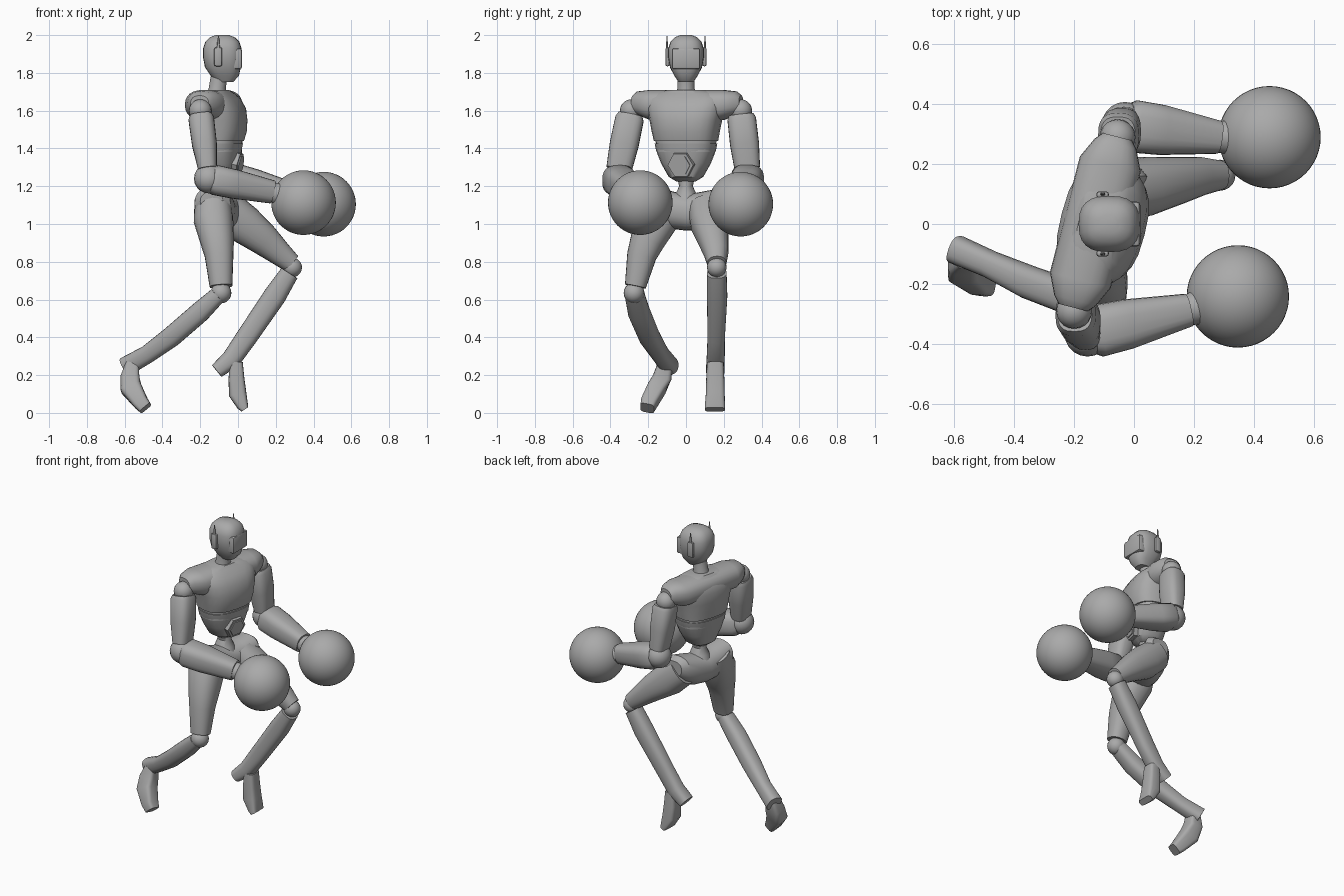
import bpy, bmesh, math
from mathutils import Vector, Matrix

cube = bpy.data.objects.get("Cube")
if cube:
    bpy.data.objects.remove(cube, do_unlink=True)

grey = bpy.data.materials.new("plain grey")
grey.use_nodes = True
grey.diffuse_color = (0.4, 0.4, 0.4, 1)
grey.node_tree.nodes["Principled BSDF"].inputs["Base Color"].default_value = grey.diffuse_color

X, Y, Z = Vector((1, 0, 0)), Vector((0, 1, 0)), Vector((0, 0, 1))
TORSO = Matrix.Translation((-0.105, 0, 0)) @ Matrix.Rotation(math.radians(-14.5), 4, "Z")
STILL = Matrix.Identity(4)


def finish(name, bm, place=STILL, angle=35):
    """Turn a bmesh into a shaded, coloured object."""
    bmesh.ops.recalc_face_normals(bm, faces=bm.faces[:])
    mesh = bpy.data.meshes.new(name)
    bm.to_mesh(mesh)
    bm.free()
    obj = bpy.data.objects.new(name, mesh)
    bpy.context.collection.objects.link(obj)
    obj.matrix_world = place
    mesh.materials.append(grey)
    bpy.ops.object.select_all(action="DESELECT")
    obj.select_set(True)
    bpy.context.view_layer.objects.active = obj
    bpy.ops.object.shade_smooth_by_angle(angle=math.radians(angle))
    return obj


def loft(name, sections, power=2.3, axis=None, ref=Y, place=STILL, sides=24):
    """Skin rounded rings (x, y, z, half width along ref, half depth)."""
    bm = bmesh.new()
    centres = [Vector(s[:3]) for s in sections]
    rings = []
    last = len(sections) - 1
    for i, s in enumerate(sections):
        t = axis or (centres[min(i + 1, last)] - centres[max(i - 1, 0)]).normalized()
        u = (ref - t * ref.dot(t)).normalized()
        w = t.cross(u)
        ring = []
        for k in range(sides):
            a = math.tau * k / sides
            c, d = math.cos(a), math.sin(a)
            c = math.copysign(abs(c) ** (2 / power), c)
            d = math.copysign(abs(d) ** (2 / power), d)
            ring.append(bm.verts.new(centres[i] + u * c * s[3] + w * d * s[4]))
        rings.append(ring)
    for a, b in zip(rings, rings[1:]):
        for k in range(sides):
            n = (k + 1) % sides
            bm.faces.new((a[k], a[n], b[n], b[k]))
    bm.faces.new(rings[0])
    bm.faces.new(rings[-1])
    return finish(name, bm, place)


def ball(name, centre, radius, segments=20):
    bm = bmesh.new()
    bmesh.ops.create_uvsphere(bm, u_segments=segments, v_segments=segments // 2, radius=radius)
    return finish(name, bm, Matrix.Translation(centre))


def block(name, centre, size, bevel):
    bm = bmesh.new()
    bmesh.ops.create_cube(bm, size=1, matrix=Matrix.Diagonal((*size, 1)))
    bmesh.ops.bevel(bm, geom=bm.edges[:], offset=bevel, segments=2, affect="EDGES", profile=0.5)
    return finish(name, bm, Matrix.Translation(centre))


# Head, visor, ear pods and antennas
loft("head", [(-.07, 0, 1.752, .04, .045), (-.07, 0, 1.785, .062, .075), (-.08, 0, 1.83, .085, .095),
              (-.083, 0, 1.88, .094, .102), (-.083, 0, 1.93, .094, .102), (-.083, 0, 1.965, .082, .09),
              (-.083, 0, 1.988, .06, .067), (-.083, 0, 2, .03, .035)], 2.6, Z)
block("visor", (-.012, 0, 1.875), (.066, .15, .11), .012)
for side, s in (("left", 1), ("right", -1)):
    block(side + "_ear_pod", (-.105, s * .098, 1.885), (.042, .022, .1), .009)
    loft(side + "_antenna", [(-.105, s * .1, 1.92, .007, .01), (-.103, s * .101, 1.995, .002, .003)], 2, Z, sides=8)
loft("neck", [(-.115, 0, 1.66, .06, .06), (-.11, 0, 1.72, .045, .045), (-.1, 0, 1.78, .045, .045)], 2, Z)

# Torso in its own frame, turned slightly
loft("chest", [(0, 0, 1.44, .168, .128), (.005, 0, 1.49, .178, .138), (.003, 0, 1.55, .19, .142),
               (-.003, 0, 1.61, .205, .138), (-.01, 0, 1.66, .21, .115), (-.015, 0, 1.69, .19, .085),
               (-.015, 0, 1.71, .1, .065)], 2.7, Z, place=TORSO)
loft("chest_seam", [(0, 0, 1.38, .155, .115), (0, 0, 1.46, .16, .12)], 2.7, Z, place=TORSO)
loft("abdomen", [(0, 0, 1.225, .05, .05), (0, 0, 1.25, .09, .085), (0, 0, 1.32, .13, .104),
                 (0, 0, 1.39, .158, .118), (0, 0, 1.425, .165, .124)], 2.5, Z, place=TORSO)
loft("shoulder_yoke", [(-.025, s * y, z, d, h) for s, y, z, d, h in (
    (-1, .295, 1.635, .05, .045), (-1, .27, 1.64, .072, .062), (-1, .2, 1.63, .105, .08),
    (1, .2, 1.63, .105, .08), (1, .27, 1.64, .072, .062), (1, .295, 1.635, .05, .045))],
    2.4, Y, X, TORSO)
tilt = TORSO @ Matrix.Translation((.1, 0, 1.315)) @ Matrix.Rotation(math.radians(100), 4, "Y")
for name, radius, depth in (("belly_hexagon_frame", .075, .04), ("belly_hexagon", .058, .052)):
    bm = bmesh.new()
    bmesh.ops.create_cone(bm, cap_ends=True, segments=6, radius1=radius, radius2=radius * .93, depth=depth)
    finish(name, bm, tilt)
loft("waist", [(-.1, 0, 1.1, .08, .08), (-.1, 0, 1.16, .055, .06), (-.1, 0, 1.2, .036, .045),
               (-.1, 0, 1.26, .05, .055)], 2, Z)

# Pelvis spanning hip to hip
loft("pelvis", [(-.14, -.2, 1.12, .06, .05), (-.135, -.17, 1.11, .095, .085), (-.115, -.08, 1.075, .1, .1),
                (-.1, 0, 1.06, .095, .095), (-.07, .08, 1.07, .1, .1), (-.05, .16, 1.1, .095, .085),
                (-.045, .195, 1.11, .06, .05)], 2.3, Y, X)

# Arms: shoulder, upper arm shell, elbow, forearm shell, flared wrist, round glove
ARMS = {
    "right": ((-.2, -.29, 1.6), (-.155, -.365, 1.24), (.18, -.288, 1.17), (.347, -.242, 1.113)),
    "left": ((-.055, .29, 1.6), (-.03, .33, 1.245), (.28, .29, 1.16), (.453, .29, 1.105)),
}
for side, joints in ARMS.items():
    shoulder, elbow, wrist, fist = map(Vector, joints)
    ball(side + "_shoulder_joint", shoulder, .06)
    ball(side + "_elbow_joint", elbow, .078)
    ball(side + "_glove", fist, .171, 48)
    loft(side + "_upper_arm", [(*shoulder.lerp(elbow, t), w, d) for t, w, d in (
        (.06, .066, .058), (.12, .076, .068), (.5, .077, .066), (.86, .068, .05))], 2.8)
    loft(side + "_forearm", [(*elbow.lerp(wrist, t), w, d) for t, w, d in (
        (.03, .074, .07), (.1, .088, .08), (.4, .084, .078), (1, .056, .062))], 2.8)
    loft(side + "_wrist", [(*wrist.lerp(fist, t), r, r) for t, r in (
        (-.1, .05), (.1, .054), (.3, .077), (.45, .1))], 2)

# Right leg, trailing
loft("right_thigh", [(-.135, -.1, 1.13, .09, .095), (-.13, -.15, 1.02, .108, .105), (-.11, -.205, .91, .092, .09),
                     (-.1, -.235, .83, .078, .076), (-.09, -.268, .67, .056, .06)])
ball("right_knee", (-.09, -.275, .635), .055)
loft("right_shin", [(-.105, -.272, .625, .052, .045), (-.2, -.25, .535, .058, .055), (-.35, -.195, .405, .055, .055),
                    (-.48, -.135, .31, .045, .048), (-.595, -.085, .245, .048, .052)], 2.6)
loft("right_foot", [(-.56, -.11, .26, .04, .035), (-.572, -.125, .19, .05, .05), (-.565, -.155, .13, .05, .057),
                    (-.515, -.195, .055, .045, .042), (-.49, -.205, .025, .038, .036)], 4)

# Left leg, raised forward
loft("left_thigh", [(-.06, .11, 1.08, .1, .1), (.03, .125, 1.0, .1, .105), (.14, .145, .915, .08, .085),
                    (.22, .16, .845, .065, .066), (.285, .163, .79, .05, .052)])
ball("left_knee", (.287, .163, .77), .052)
loft("left_shin", [(.272, .163, .74, .052, .05), (.195, .165, .62, .054, .06), (.045, .16, .4, .046, .056),
                   (-.035, .157, .285, .048, .052), (-.112, .155, .222, .05, .04)], 2.6)
loft("left_foot", [(-.01, .155, .27, .044, .035), (-.008, .155, .18, .048, .042), (-.002, .155, .1, .05, .047),
                   (.025, .153, .035, .053, .03), (.036, .153, .018, .053, .02)], 4)
